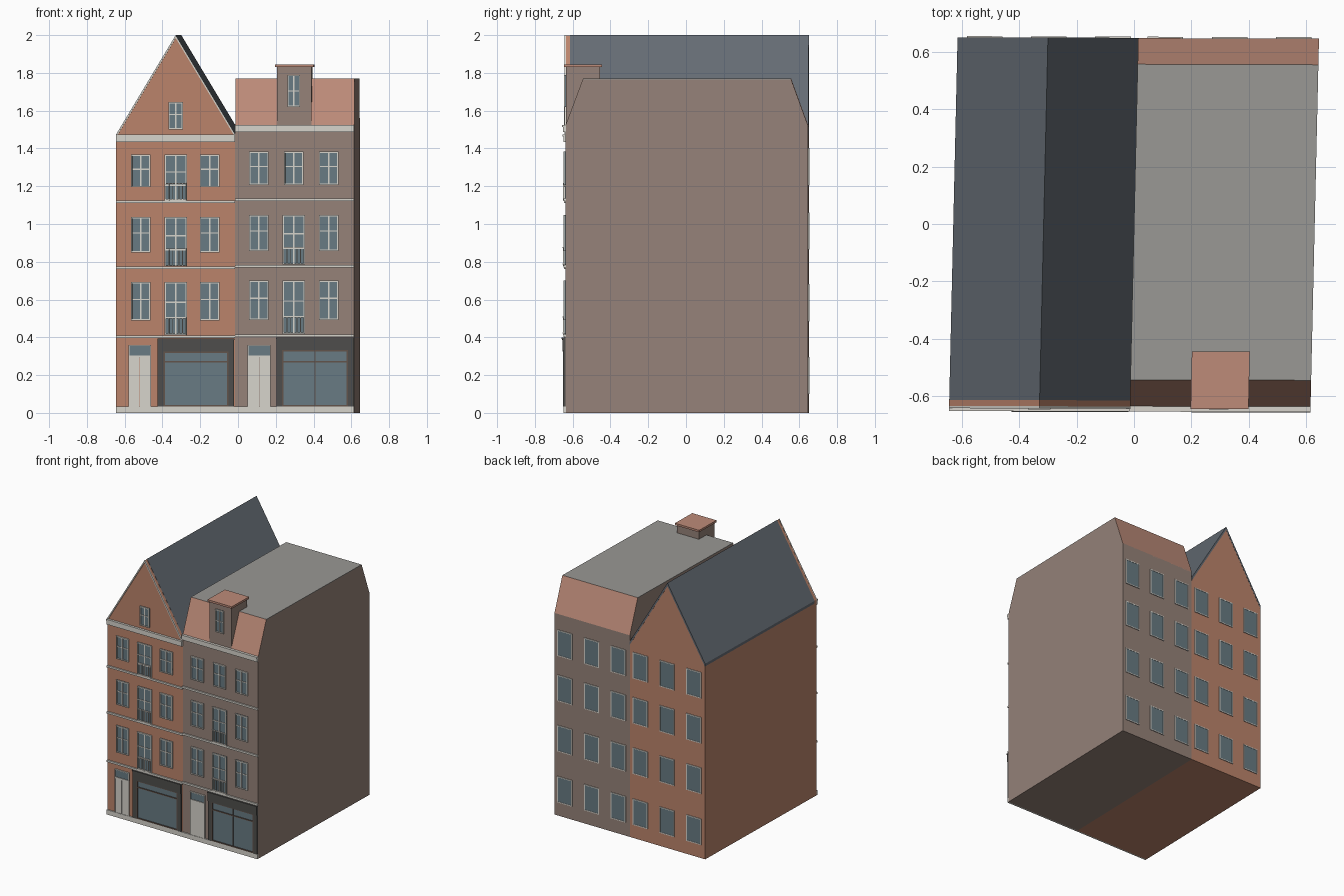
import bpy, bmesh
from mathutils import Matrix, Vector

if "Cube" in bpy.data.objects:
    bpy.data.objects.remove(bpy.data.objects["Cube"])

COL = {  # display colours 0-255
    "brick": (186, 131, 107), "taupe": (148, 129, 120), "rust": (188, 138, 120),
    "slate": (100, 107, 115), "flat": (152, 151, 147), "cream": (214, 211, 203),
    "glass": (104, 122, 130), "dark": (80, 79, 77), "wood": (98, 84, 76),
}
MATS, PARTS = {}, {}
for n, c in COL.items():
    MATS[n] = bpy.data.materials.new(n)
    MATS[n].diffuse_color = [(v / 255) ** 2.2 for v in c] + [1]


def part(name, mat):
    if name not in PARTS:
        PARTS[name] = (bmesh.new(), mat)
    return PARTS[name][0]


def box(name, mat, x0, x1, y0, y1, z0, z1):
    m = Matrix.Translation(((x0 + x1) / 2, (y0 + y1) / 2, (z0 + z1) / 2))
    m = m @ Matrix.Diagonal((x1 - x0, y1 - y0, z1 - z0, 1))
    bmesh.ops.create_cube(part(name, mat), size=1, matrix=m)


def prism(name, mat, prof, axis, a, b):
    """Extrude a closed (u, z) profile along axis from a to b."""
    bm = part(name, mat)
    at = lambda u, z, t: (u, t, z) if axis == "y" else (t, u, z)
    f = bm.faces.new([bm.verts.new(at(u, z, a)) for u, z in prof])
    r = bmesh.ops.extrude_face_region(bm, geom=[f])
    move = Vector((0, b - a, 0) if axis == "y" else (b - a, 0, 0))
    bmesh.ops.translate(bm, vec=move,
                        verts=[v for v in r["geom"] if isinstance(v, bmesh.types.BMVert)])


FY, BY = -0.637, 0.648          # front and back wall planes


def frame(name, mat, x0, x1, z0, z1, y0, y1, t):
    box(name, mat, x0, x0 + t, y0, y1, z0, z1)
    box(name, mat, x1 - t, x1, y0, y1, z0, z1)
    box(name, mat, x0 + t, x1 - t, y0, y1, z1 - t, z1)
    box(name, mat, x0 + t, x1 - t, y0, y1, z0, z0 + t)


def window(pre, cx, w, z0, z1, bars, y=FY):
    x0, x1 = cx - w / 2, cx + w / 2
    box(pre + "_window_glass", "glass", x0, x1, y - .004, y + .005, z0, z1)
    n = pre + "_window_frames"
    frame(n, "cream", x0, x1, z0, z1, y - .010, y + .003, .007)
    box(n, "cream", cx - .004, cx + .004, y - .009, y, z0, z1)
    for f in bars:
        z = z0 + (z1 - z0) * f
        box(n, "cream", x0, x1, y - .008, y, z - .003, z + .003)


def railing(pre, cx, w, z0, z1):
    n = pre + "_balcony_railings"
    for z in (z0 + .004, z1):
        box(n, "cream", cx - w / 2, cx + w / 2, FY - .015, FY - .009, z - .003, z + .003)
    for i in range(7):
        x = cx - w / 2 + .002 + i * (w - .004) / 6
        box(n, "cream", x - .002, x + .002, FY - .014, FY - .010, z0, z1)


def door(pre, x0, x1):
    xm = (x0 + x1) / 2
    for a, b in ((x0 + .004, xm - .001), (xm + .001, x1 - .004)):
        box(pre + "_door_leaves", "cream", a, b, FY - .006, FY + .005, .035, .29)
    frame(pre + "_door_frame", "cream", x0, x1, .03, .36, FY - .009, FY + .003, .005)
    box(pre + "_door_frame", "cream", x0, x1, FY - .009, FY, .29, .303)
    box(pre + "_door_transom_glass", "glass", x0, x1, FY - .004, FY + .003, .30, .358)


def shop(pre, x0, x1, fz, top, split):
    n = pre + "_shopfront"
    box(n, "dark", x0, x1, FY - .016, FY + .005, fz, top)
    box(n, "dark", x0 - .002, x1 + .002, FY - .019, FY, top - .008, top)
    for a, b in ((x0, x0 + .03), (x1 - .03, x1)):
        box(n, "dark", a, b, FY - .012, FY + .005, .035, fz)
    box(pre + "_shop_glass", "glass", x0 + .03, x1 - .03, FY - .003, FY + .004, .035, fz)
    w = pre + "_shop_window_frame"
    frame(w, "wood", x0 + .03, x1 - .03, .035, fz, FY - .009, FY, .008)
    box(w, "wood", x0 + .03, x1 - .03, FY - .008, FY, .268, .276)
    if split:
        xm = (x0 + x1) / 2
        box(w, "wood", xm - .003, xm + .003, FY - .008, FY, .035, fz)


# gabled house: body, raised front gable, slate roof, gable coping
E, A, L, C = 1.475, 2.0, -.63, -.315
prism("left_house_walls", "brick",
      [(L, 0), (0, 0), (0, E - .02), (C, A - .02), (L, E - .02)], "y", FY + .022, BY)
prism("left_front_gable", "brick", [(L, 0), (0, 0), (0, E), (C, A - .003), (L, E)], "y", FY, FY + .022)
for n, x in (("left_roof_slope", L), ("right_roof_slope", 0)):
    prism(n, "slate", [(x, E), (C, A), (C, A - .025), (x, E - .025)], "y", FY + .022, BY + .001)
for x in (L, 0):
    prism("gable_coping", "cream", [(x, E), (C, A), (C, A - .016), (x, E - .016)], "y", FY - .007, FY + .001)

# mansard house: body, sloped skirts, flat top
S, T = 1.52, 1.77
prism("right_house_walls", "taupe",
      [(FY, 0), (BY, 0), (BY, S), (.557, T - .004), (-.543, T - .004), (FY, S)], "x", 0, .63)
for y0, y1 in ((FY, -.543), (BY, .557)):
    prism("mansard_slopes", "rust", [(y0, S), (y1, T), (y1, T - .02), (y0, S - .005)], "x", 0, .63)
box("flat_roof", "flat", 0, .63, -.543, .557, T - .006, T)

# dormer
box("dormer_walls", "taupe", .222, .404, FY + .002, -.455, S, 1.83)
box("dormer_cap", "rust", .212, .414, FY - .007, -.443, 1.83, 1.845)
window("dormer", .31, .068, 1.62, 1.79, (.5,), FY + .002)

# plinth, string courses and cornices
for pre, x0, x1, zs, c0, c1 in (("left", L, 0, (.403, .769, 1.117), 1.435, 1.475),
                                ("right", 0, .63, (.409, .776, 1.129), 1.487, 1.525)):
    box(pre + "_plinth", "cream", x0, x1, FY - .009, FY + .003, 0, .035)
    for z in zs:
        box(pre + "_string_courses", "cream", x0, x1, FY - .010, FY + .003, z - .007, z + .007)
    box(pre + "_cornice", "cream", x0, x1, FY - .012, FY + .003, c0, c1)
    box(pre + "_cornice", "cream", x0, x1, FY - .017, FY + .003, c1 - .012, c1)

# front windows: (side sill, balcony sill, head) for each floor
ROWS = {"left": ((-.5, C, -.135), ((.49, .412, .692), (.85, .777, 1.036), (1.195, 1.125, 1.367))),
        "right": ((.125, .31, .495), ((.493, .418, .70), (.857, .785, 1.048), (1.207, None, 1.383)))}
for pre, (cols, floors) in ROWS.items():
    for sill, bal, head in floors:
        for i, cx in enumerate(cols):
            if i == 1 and bal:
                window(pre, cx, .118, bal, head, (.33, .62))
                railing(pre, cx, .112, bal, bal + .09)
            else:
                window(pre, cx, .104, sill, head, (.55,))
window("attic", C, .078, 1.5, 1.645, (.55,))

# ground floor
door("left", -.565, -.445)
shop("left", -.41, -.006, .325, .395, False)
door("right", .065, .188)
shop("right", .218, .628, .332, .40, True)

# rear windows
for pre, x0 in (("left_rear", L), ("right_rear", 0)):
    for f in (.15, .505, .86):
        for z in (.10, .485, .865, 1.205):
            cx = x0 + .63 * f
            box(pre + "_glass", "glass", cx - .06, cx + .06, BY - .003, BY + .003, z, z + .195)
            frame(pre + "_frames", "cream", cx - .062, cx + .062, z, z + .197, BY - .003, BY + .005, .007)

# skew the slightly out-of-square plan and create the objects
for name, (bm, mat) in PARTS.items():
    for v in bm.verts:
        x, y, z = v.co
        v.co = (x + .023 * y, y - .003 * x, z)
    bmesh.ops.recalc_face_normals(bm, faces=bm.faces)
    me = bpy.data.meshes.new(name)
    bm.to_mesh(me)
    bm.free()
    me.materials.append(MATS[mat])
    bpy.context.collection.objects.link(bpy.data.objects.new(name, me))

for m in bpy.data.materials:
    if m.users and not m.is_grease_pencil:
        m.use_nodes = True
        m.node_tree.nodes["Principled BSDF"].inputs["Base Color"].default_value = m.diffuse_color
